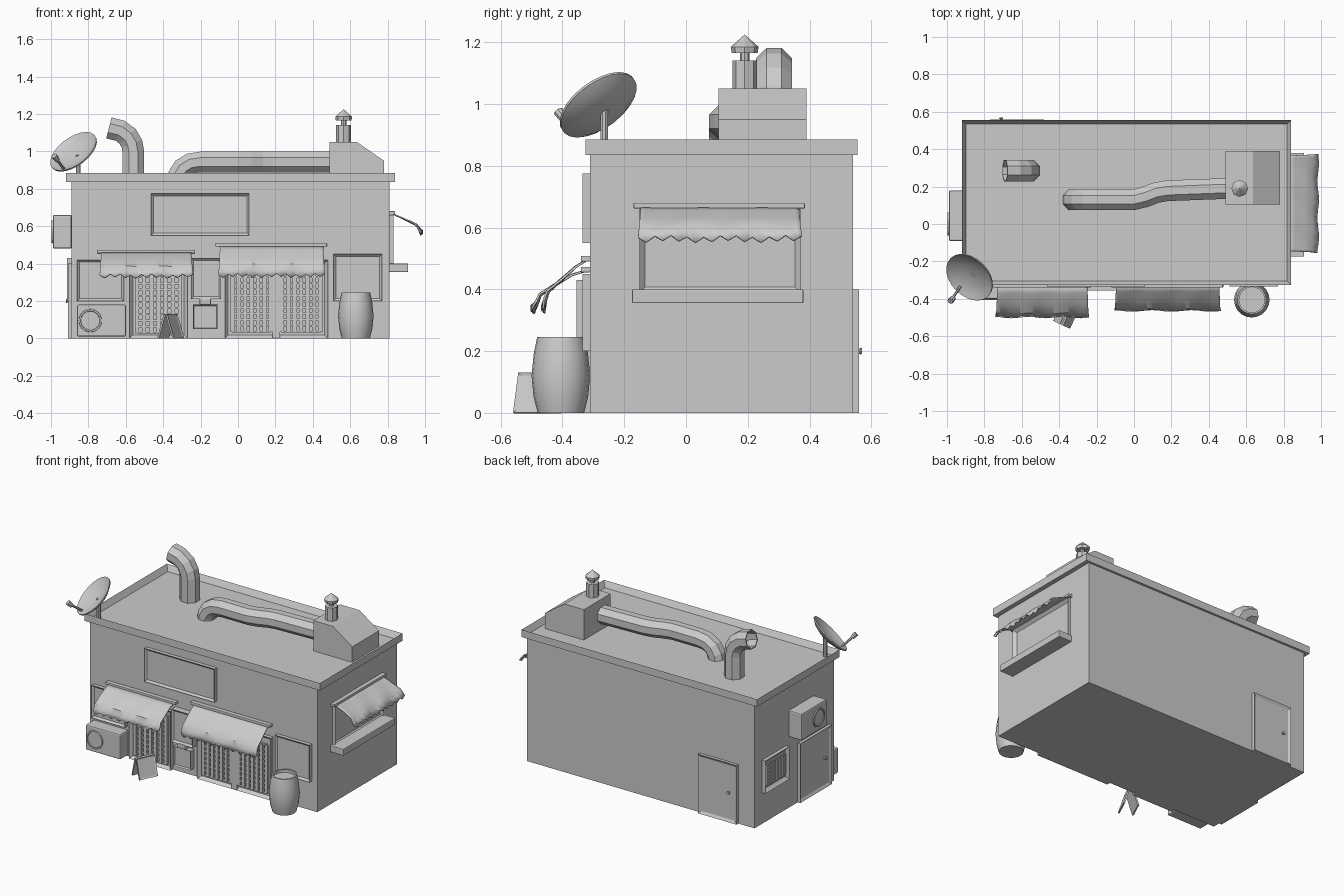
import bpy, bmesh
from math import cos, sin, pi, radians
from mathutils import Matrix, Vector

if "Cube" in bpy.data.objects:
    bpy.data.objects.remove(bpy.data.objects["Cube"])

grey = bpy.data.materials.new("plain_grey")
grey.use_nodes = True
grey.diffuse_color = (0.6, 0.6, 0.6, 1)
grey.node_tree.nodes["Principled BSDF"].inputs["Base Color"].default_value = (0.6, 0.6, 0.6, 1)

# Each wall has its own frame: x runs along the wall, -y points outwards
T, R = Matrix.Translation, Matrix.Rotation
FRONT = T((0, -0.31, 0))
BACK = T((0, 0.54, 0)) @ R(pi, 4, 'Z')
LEFT_END = T((-0.89, 0, 0)) @ R(-pi / 2, 4, 'Z')
RIGHT_END = T((0.81, 0, 0)) @ R(pi / 2, 4, 'Z')
WORLD = Matrix()
OUT = R(pi / 2, 4, 'X')


def finish(name, bm, matrix=WORLD, smooth=False, fix=True):
    if fix:
        bmesh.ops.recalc_face_normals(bm, faces=bm.faces)
    mesh = bpy.data.meshes.new(name)
    bm.to_mesh(mesh)
    bm.free()
    obj = bpy.data.objects.new(name, mesh)
    bpy.context.collection.objects.link(obj)
    obj.matrix_world = matrix
    mesh.materials.append(grey)
    if smooth:
        bpy.ops.object.select_all(action='DESELECT')
        obj.select_set(True)
        bpy.context.view_layer.objects.active = obj
        bpy.ops.object.shade_smooth_by_angle(angle=radians(35))
    return obj


def add_box(bm, x, y, z):
    size = [b - a for a, b in (x, y, z)]
    mid = [(a + b) / 2 for a, b in (x, y, z)]
    bmesh.ops.create_cube(bm, size=1, matrix=T(mid) @ Matrix.Diagonal((*size, 1)))


def box(name, x, y, z, matrix=WORLD, bevel=0):
    bm = bmesh.new()
    add_box(bm, x, y, z)
    if bevel:
        bmesh.ops.bevel(bm, geom=bm.edges[:], offset=bevel, segments=2, affect='EDGES', profile=0.5)
    return finish(name, bm, matrix)


def inset_box(name, x, y, z, matrix, direction, border, depth):
    """Box whose face in one direction is inset and sunk."""
    bm = bmesh.new()
    add_box(bm, x, y, z)
    bm.normal_update()
    faces = [f for f in bm.faces if f.normal.dot(Vector(direction)) > 0.9]
    bmesh.ops.inset_individual(bm, faces=faces, thickness=border, depth=-depth)
    return finish(name, bm, matrix)


def panel(name, x, z, wall, out=0.025, border=0.018, sink=0.012):
    return inset_box(name, x, (-out, 0.01), z, wall, (0, -1, 0), border, sink)


def lathe(name, profile, matrix, sides=8, smooth=False):
    bm = bmesh.new()
    verts = [bm.verts.new((r, 0, z)) for r, z in profile]
    edges = [bm.edges.new(pair) for pair in zip(verts, verts[1:])]
    bmesh.ops.spin(bm, geom=verts + edges, cent=(0, 0, 0), axis=(0, 0, 1),
                   angle=2 * pi, steps=sides, use_duplicate=False)
    bmesh.ops.remove_doubles(bm, verts=bm.verts, dist=0.0005)
    return finish(name, bm, matrix, smooth)


def tube(name, path, radius, wall=0, sides=8):
    """Sweep a ring along a path; a wall thickness leaves the ends open."""
    pts = [Vector(p) for p in path]
    bm = bmesh.new()
    rings = []
    for i, p in enumerate(pts):
        along = (pts[min(i + 1, len(pts) - 1)] - pts[max(i - 1, 0)]).normalized()
        side = along.cross(Vector((0, 1, 0))).normalized()
        other = along.cross(side)
        angles = [2 * pi * (k + 0.5) / sides for k in range(sides)]
        rings.append([bm.verts.new(p + radius * (cos(a) * side + sin(a) * other)) for a in angles])
    for a, b in zip(rings, rings[1:]):
        for k in range(sides):
            n = (k + 1) % sides
            bm.faces.new((a[k], a[n], b[n], b[k]))
    if not wall:
        bm.faces.new(rings[0])
        bm.faces.new(rings[-1])
    obj = finish(name, bm)
    if wall:
        obj.modifiers.new("wall", 'SOLIDIFY').thickness = wall
    return obj


def lattice(name, x, z, wall, columns, rows, out=0.022):
    bm = bmesh.new()
    for i in range(columns + 1):
        c = x[0] + (x[1] - x[0]) * i / columns
        add_box(bm, (c - 0.011, c + 0.011), (-out, 0), z)
    for j in range(rows + 1):
        c = z[0] + (z[1] - z[0]) * j / rows
        add_box(bm, x, (-out + 0.004, 0), (c - 0.005, c + 0.005))
    finish(name, bm, wall)


def awning(name, x, profile, wall, scallops=9):
    """Cloth with a scalloped hem, hung from a rod."""
    steps = scallops * 4
    bm = bmesh.new()
    rows = []
    for r, (out, z) in enumerate(profile):
        t = r / (len(profile) - 1)
        row = []
        for i in range(steps + 1):
            u = i / steps
            flare = (u - 0.5) * 0.02 * t
            hem = 0.009 * cos(2 * pi * scallops * u) if r == len(profile) - 1 else 0
            ripple = 0.004 * t * sin(u * 17 + r)
            row.append(bm.verts.new((x[0] + (x[1] - x[0]) * u + flare, -out - ripple, z + hem + ripple)))
        rows.append(row)
    for a, b in zip(rows, rows[1:]):
        for i in range(steps):
            bm.faces.new((a[i], a[i + 1], b[i + 1], b[i]))
    cloth = finish(name + "_cloth", bm, wall, smooth=True)
    cloth.modifiers.new("cloth", 'SOLIDIFY').thickness = 0.007
    top = profile[0][1]
    box(name + "_rod", (x[0] - 0.025, x[1] + 0.02), (-0.03, 0), (top - 0.01, top + 0.008), wall, 0.003)


# Building shell and parapet
box("building_walls", (-0.89, 0.81), (-0.31, 0.54), (0, 0.84))
inset_box("roof_parapet", (-0.92, 0.84), (-0.325, 0.555), (0.835, 0.885), WORLD, (0, 0, 1), 0.03, 0.04)

# Front wall
panel("sign_board", (-0.465, 0.06), (0.55, 0.775), FRONT)
panel("left_front_window", (-0.86, -0.61), (0.2, 0.42), FRONT)
panel("menu_board", (-0.25, -0.09), (0.21, 0.43), FRONT, out=0.045)
panel("hanging_notice", (-0.24, -0.11), (0.05, 0.18), FRONT, out=0.04, border=0.008)
box("notice_hook", (-0.205, -0.145), (-0.045, 0), (0.18, 0.215), FRONT, 0.006)
panel("right_front_poster", (0.51, 0.77), (0.2, 0.45), FRONT)
panel("entrance_frame", (-0.58, -0.27), (0, 0.4), FRONT, border=0.025, sink=0.02)
lattice("entrance_grille", (-0.54, -0.31), (0.03, 0.36), FRONT, 6, 10)
panel("shopfront_frame", (-0.07, 0.48), (0, 0.42), FRONT, border=0.025, sink=0.02)
for side, x in (("left", (-0.03, 0.175)), ("right", (0.235, 0.44))):
    lattice(side + "_shopfront_grille", x, (0.035, 0.36), FRONT, 6, 10)
box("shopfront_post", (0.185, 0.225), (-0.024, 0), (0, 0.4), FRONT)
awning("entrance_awning", (-0.73, -0.25),
       [(0.01, 0.465), (0.06, 0.45), (0.12, 0.415), (0.165, 0.385), (0.175, 0.36), (0.19, 0.335)], FRONT)
awning("shopfront_awning", (-0.095, 0.455),
       [(0.01, 0.5), (0.05, 0.475), (0.1, 0.43), (0.14, 0.395), (0.15, 0.365), (0.155, 0.335)], FRONT, 11)


# Air conditioners with round fans
def air_conditioner(name, x, z, out, fan_x, wall):
    box(name, x, (-out, 0), z, wall, 0.008)
    mid = sum(z) / 2
    lathe(name + "_fan", [(0, 0.002), (0.05, 0.002), (0.052, 0.007), (0.06, 0.007), (0.062, -0.002)],
          wall @ T((fan_x, -out, mid)) @ OUT, 24)


air_conditioner("front_air_conditioner", (-0.86, -0.6), (0.01, 0.18), 0.09, -0.79, FRONT)
air_conditioner("side_air_conditioner", (-0.18, 0.09), (0.48, 0.66), 0.1, 0.0, LEFT_END)


# Doors and side vent
def door(name, x, knob_x, wall):
    panel(name, x, (0, 0.4), wall, out=0.02, border=0.025, sink=0.01)
    lathe(name + "_knob", [(0, 0), (0.006, 0), (0.006, 0.012), (0.011, 0.016), (0.009, 0.022), (0, 0.022)],
          wall @ T((knob_x, -0.008, 0.2)) @ OUT)


door("back_door", (0.48, 0.77), 0.71, BACK)
door("side_door", (-0.08, 0.26), 0.19, LEFT_END)
panel("side_vent_frame", (-0.46, -0.2), (0.21, 0.43), LEFT_END, border=0.03, sink=0.02)
lattice("side_vent_grille", (-0.42, -0.24), (0.25, 0.39), LEFT_END, 6, 6, 0.018)

# Serving hatch on the right end
panel("hatch_frame", (-0.15, 0.37), (0.39, 0.66), RIGHT_END, out=0.022, border=0.025, sink=0.018)
box("hatch_counter", (-0.175, 0.38), (-0.1, 0), (0.355, 0.4), RIGHT_END, 0.004)
awning("hatch_awning", (-0.145, 0.365),
       [(0.01, 0.672), (0.05, 0.655), (0.1, 0.632), (0.145, 0.61), (0.16, 0.59), (0.175, 0.565)], RIGHT_END, 10)

# Roof vent housing with a sloping end
bm = bmesh.new()
outline = [(0.49, 0.84), (0.78, 0.84), (0.78, 0.95), (0.635, 1.05), (0.49, 1.05)]
face = bm.faces.new([bm.verts.new((x, 0.105, z)) for x, z in outline])
extruded = bmesh.ops.extrude_face_region(bm, geom=[face])["geom"]
bmesh.ops.translate(bm, vec=(0, 0.285, 0), verts=[v for v in extruded if isinstance(v, bmesh.types.BMVert)])
finish("roof_vent_housing", bm)

# Chimney, roof ducts
lathe("chimney", [(0, 0), (0.04, 0), (0.04, 0.095), (0.015, 0.095), (0.015, 0.12), (0.042, 0.12),
                  (0.045, 0.14), (0, 0.18)], T((0.565, 0.19, 1.045)))
tube("long_roof_duct", [(-0.325, 0.13, 0.84), (-0.32, 0.13, 0.87), (-0.295, 0.13, 0.91), (-0.255, 0.13, 0.935),
                        (-0.2, 0.13, 0.943), (0, 0.13, 0.943), (0.06, 0.145, 0.943), (0.12, 0.168, 0.943),
                        (0.18, 0.178, 0.943), (0.5, 0.19, 0.943)], 0.06)
tube("curved_roof_duct", [(-0.56, 0.285, 0.84), (-0.56, 0.285, 1.0), (-0.567, 0.285, 1.04), (-0.59, 0.285, 1.08),
                          (-0.63, 0.285, 1.11), (-0.69, 0.285, 1.125)], 0.063, wall=0.008)

# Satellite dish
centre = Vector((-0.87, -0.275, 0.985))
aim = Vector((-0.51, -0.51, 0.69)).normalized()
turn = aim.to_track_quat('Z', 'Y').to_matrix().to_4x4()
lathe("dish", [(0, -0.014), (0.06, -0.009), (0.11, 0.004), (0.143, 0.022), (0.143, 0.014),
               (0.11, -0.006), (0.06, -0.02), (0, -0.026)], T(centre) @ turn, 24, True)
tube("dish_pole", [(-0.855, -0.265, 0.84), (-0.855, -0.265, 0.98)], 0.013)
receiver = Vector((-0.975, -0.405, 0.965))
tube("dish_arm", [(-0.93, -0.335, 0.905), receiver], 0.008)
lathe("dish_receiver", [(0, -0.02), (0.014, -0.02), (0.017, 0.015), (0, 0.015)], T(receiver) @ turn)

# Barrel
lathe("barrel", [(0, 0), (0.075, 0), (0.088, 0.05), (0.095, 0.12), (0.088, 0.19), (0.077, 0.245),
                 (0.068, 0.245), (0.068, 0.225), (0, 0.225)], T((0.63, -0.405, 0)), 20, True)

# Folding pavement sign
stand = T((-0.36, -0.48, 0)) @ R(radians(65), 4, 'Z')
for name, spin in (("front", 0), ("rear", pi)):
    leaf = stand @ R(spin, 4, 'Z') @ T((0, -0.045, 0)) @ R(radians(-17), 4, 'X')
    inset_box(name + "_pavement_sign", (-0.065, 0.065), (-0.005, 0.005), (0, 0.135), leaf, (0, -1, 0), 0.012, 0.004)
